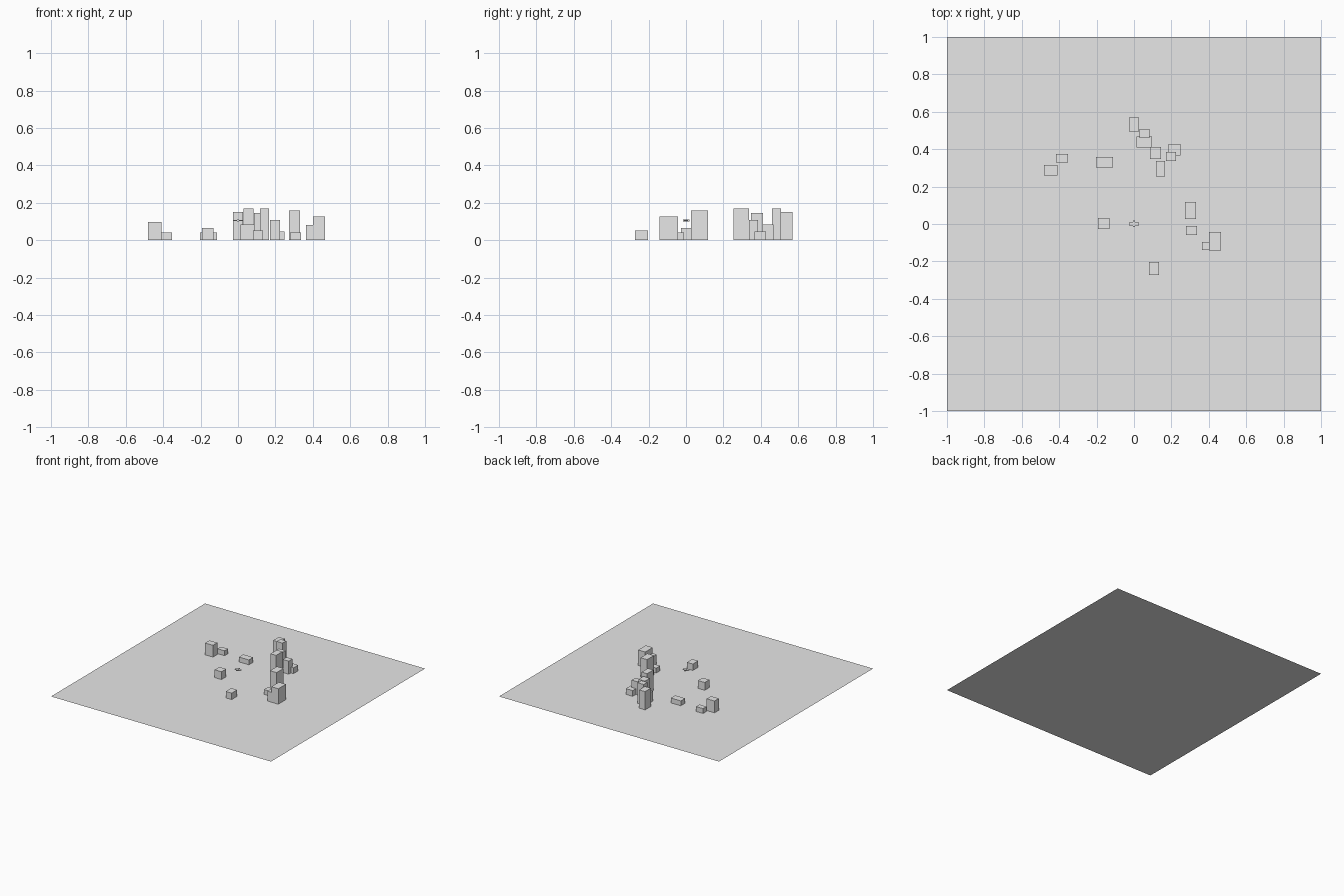
import bpy

cube = bpy.data.objects.get("Cube")
if cube:
    bpy.data.objects.remove(cube, do_unlink=True)

# Single light grey material
grey = bpy.data.materials.new("light_grey")
grey.use_nodes = True
colour = (0.8, 0.8, 0.8, 1)
grey.diffuse_color = colour
grey.node_tree.nodes["Principled BSDF"].inputs["Base Color"].default_value = colour


def box(name, x, y, z, w, d, h):
    """Box centred on x, y with its base at z."""
    bpy.ops.mesh.primitive_cube_add(size=1, location=(x, y, z + h / 2))
    ob = bpy.context.object
    ob.name = name
    ob.scale = (w, d, h)
    ob.data.materials.append(grey)
    return ob


# Flat ground sheet
bpy.ops.mesh.primitive_plane_add(size=2)
ground = bpy.context.object
ground.name = "ground"
ground.data.materials.append(grey)

# Buildings: centre x, centre y, width, depth, height
buildings = {
    "north_tower": (0, .532, .054, .075, .15),
    "north_slim_tower": (.056, .484, .054, .048, .17),
    "north_block": (.056, .438, .083, .058, .083),
    "inner_tower": (.115, .379, .059, .063, .145),
    "low_east_block": (.217, .396, .063, .062, .047),
    "mid_east_block": (.198, .361, .054, .048, .107),
    "slim_tower": (.142, .296, .05, .082, .17),
    "long_low_block": (-.158, .33, .091, .056, .04),
    "west_low_block": (-.385, .352, .064, .044, .04),
    "west_block": (-.445, .288, .071, .056, .097),
    "centre_block": (-.162, .002, .062, .06, .064),
    "east_tower": (.302, .072, .059, .09, .16),
    "east_low_block": (.307, -.035, .059, .05, .04),
    "east_wide_block": (.433, -.092, .064, .098, .127),
    "east_annex": (.391, -.118, .054, .044, .08),
    "south_block": (.107, -.238, .054, .07, .053),
}
for name, (x, y, w, d, h) in buildings.items():
    box(name, x, y, 0, w, d, h)

# Small hovering craft above the middle
box("craft_wing", 0, 0, .103, .048, .02, .006)
box("craft_body", 0, .002, .101, .012, .036, .01)
